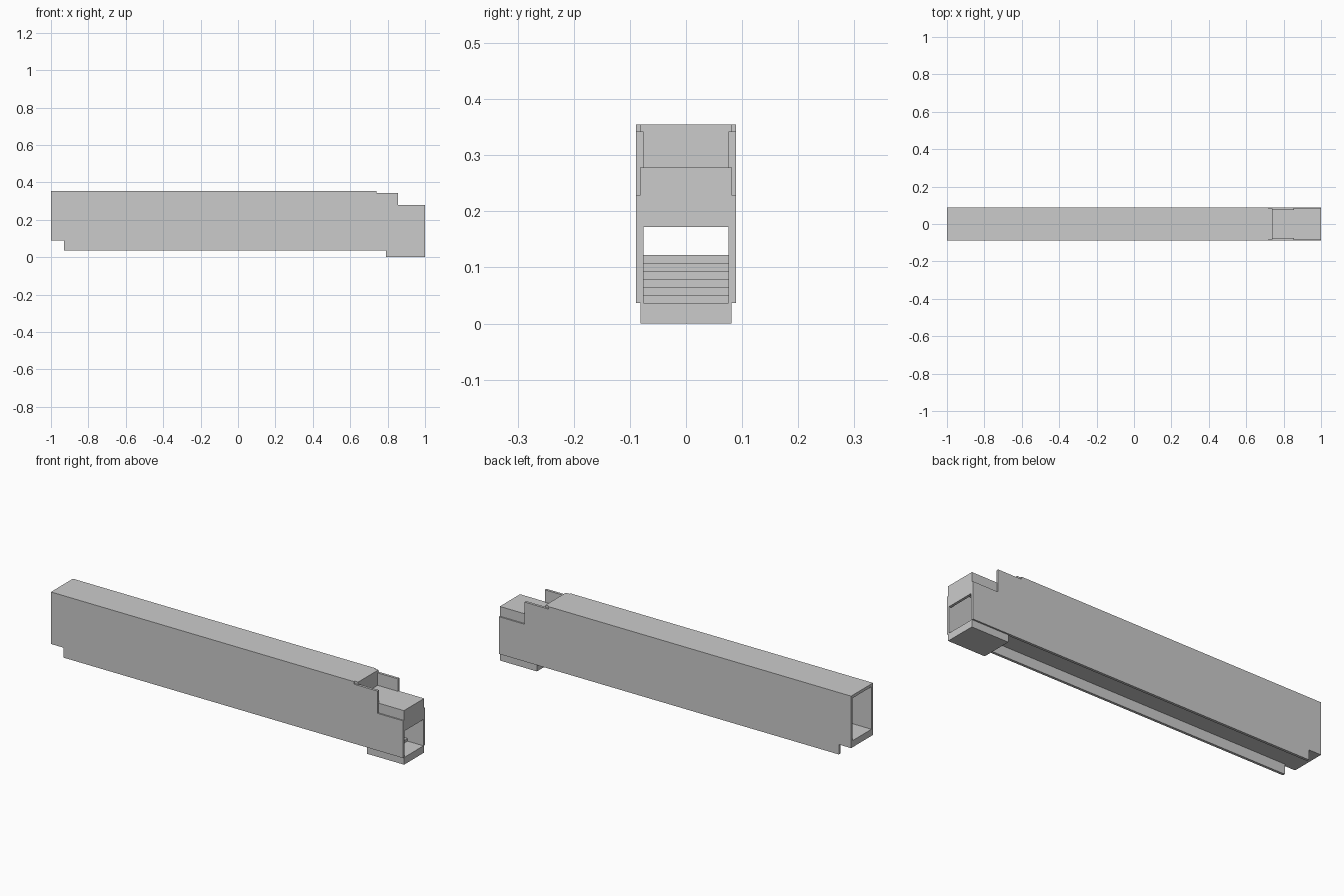
import bpy, bmesh

if "Cube" in bpy.data.objects:
    bpy.data.objects.remove(bpy.data.objects["Cube"])


def boxes(name, specs):
    """One object made of boxes given as (x0, x1, y0, y1, z0, z1)."""
    bm = bmesh.new()
    for x0, x1, y0, y1, z0, z1 in specs:
        verts = bmesh.ops.create_cube(bm, size=1)["verts"]
        for v in verts:
            v.co.x = x0 if v.co.x < 0 else x1
            v.co.y = y0 if v.co.y < 0 else y1
            v.co.z = z0 if v.co.z < 0 else z1
    return finish(name, bm)


def extrude_profile(name, pts, y0, y1):
    """Extrude an (x, z) outline from y0 to y1."""
    bm = bmesh.new()
    face = bm.faces.new([bm.verts.new((x, y0, z)) for x, z in pts])
    moved = bmesh.ops.extrude_face_region(bm, geom=[face])["geom"]
    for v in moved:
        if isinstance(v, bmesh.types.BMVert):
            v.co.y = y1
    return finish(name, bm)


def finish(name, bm):
    bmesh.ops.recalc_face_normals(bm, faces=bm.faces)
    mesh = bpy.data.meshes.new(name)
    bm.to_mesh(mesh)
    bm.free()
    ob = bpy.data.objects.new(name, mesh)
    bpy.context.collection.objects.link(ob)
    return ob


def mirror_y(ob):
    mod = ob.modifiers.new("mirror", 'MIRROR')
    mod.use_axis = (False, True, False)


OUT, MID, INN = 0.089, 0.082, 0.076

# Long side walls, notched at the lower left and stepped down at the right
outline = [(-1, 0.088), (-0.93, 0.088), (-0.93, 0.037), (1, 0.037),
           (1, 0.228), (0.855, 0.228), (0.855, 0.342), (0.72, 0.342),
           (0.72, 0.355), (-1, 0.355)]
mirror_y(extrude_profile("side_wall", outline, -OUT, -MID))

# Inner lining of the walls, down to the skirt
lining = [(-1, 0.088), (-0.93, 0.088), (-0.93, 0.037), (0.79, 0.037),
          (0.855, 0.037), (0.855, 0.342), (-1, 0.342)]
mirror_y(extrude_profile("wall_lining", lining, -MID, -INN))

# Roof slab and the closing face where the roof drops
boxes("main_roof", [(-1, 0.74, -MID, MID, 0.34, 0.355),
                    (0.727, 0.74, -INN, INN, 0.265, 0.34)])

# Low end section: roof, end header and side panels
boxes("end_section", [(0.727, 0.855, -INN, INN, 0.265, 0.278),
                      (0.855, 1, -MID, MID, 0.265, 0.278),
                      (0.987, 1, -MID, MID, 0.172, 0.265)])
mirror_y(boxes("end_panel", [(0.855, 1, -MID, -INN, 0.037, 0.265)]))

# Upper corridor floor
boxes("corridor_floor", [(-1, 0.80, -INN, INN, 0.088, 0.122)])

# Lower landing under the end section
boxes("landing_base", [(0.79, 1, -0.081, 0.081, 0, 0.037)])

# Stairs from the landing up to the corridor
RISE, TREAD = 0.085 / 6, 0.022
stairs = [(0.79, 0.037), (0.80 + 5 * TREAD, 0.037)]
for i in range(1, 6):
    x = 0.80 + (6 - i) * TREAD
    stairs += [(x, 0.037 + i * RISE), (x - TREAD, 0.037 + i * RISE)]
stairs += [(0.80, 0.122), (0.79, 0.122)]
extrude_profile("stairs", stairs, -INN, INN)
